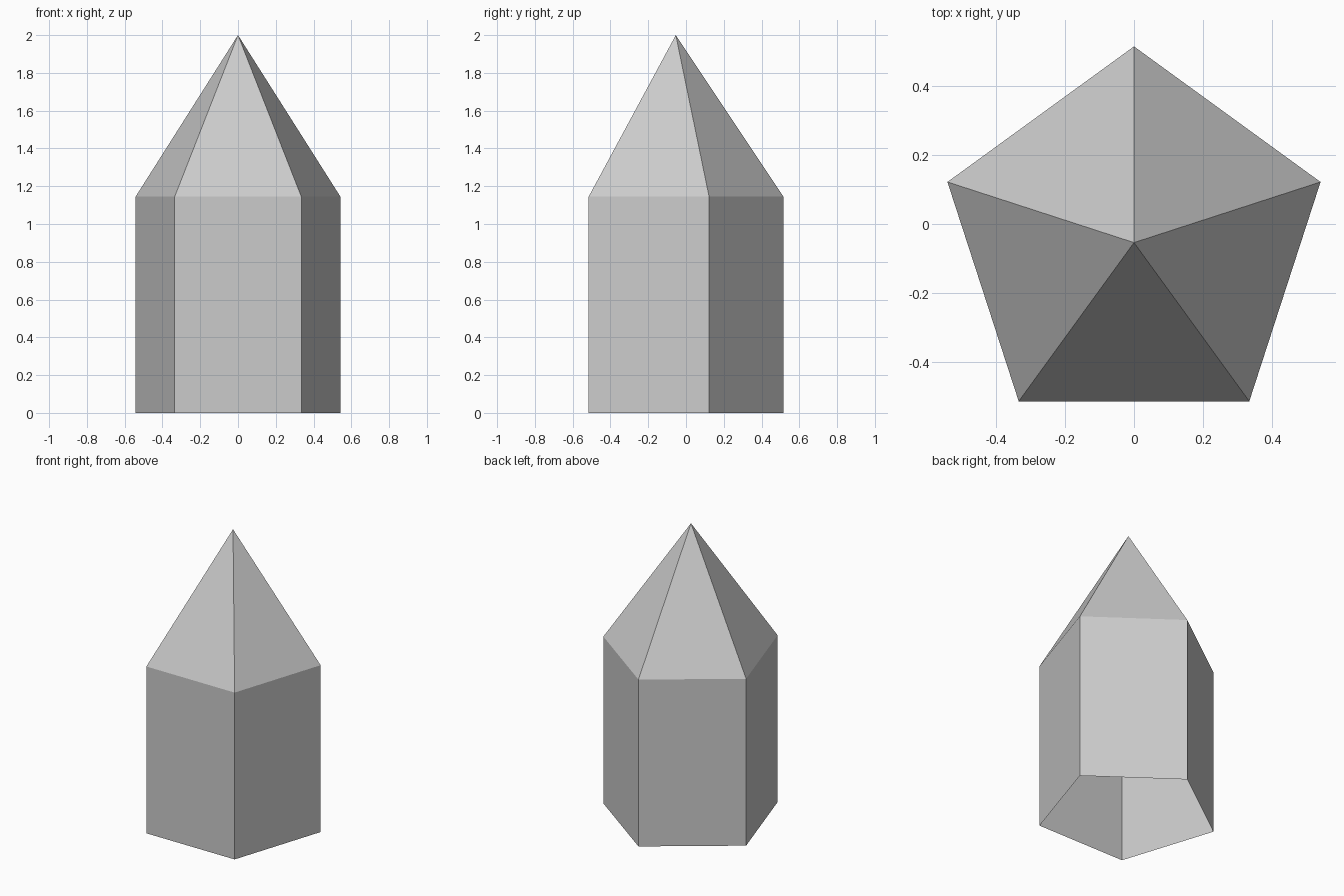
import bpy, bmesh
from math import sin, cos, tau

if "Cube" in bpy.data.objects:
    bpy.data.objects.remove(bpy.data.objects["Cube"])

SIDES = 5
RADIUS = 0.57
CENTRE_Y = -0.054
EAVE_Z = 1.145
TOP_Z = 2.0

bm = bmesh.new()


def ring(z):
    """Pentagon with one corner pointing to the back (+y)."""
    return [bm.verts.new((-RADIUS * sin(tau * i / SIDES),
                          CENTRE_Y + RADIUS * cos(tau * i / SIDES), z))
            for i in range(SIDES)]


# Prism walls (open underneath) and pointed top, joined at the eave
bottom, eave = ring(0), ring(EAVE_Z)
apex = bm.verts.new((0, CENTRE_Y, TOP_Z))
for i in range(SIDES):
    j = (i + 1) % SIDES
    bm.faces.new((bottom[i], bottom[j], eave[j], eave[i]))
    bm.faces.new((eave[i], eave[j], apex))

mesh = bpy.data.meshes.new("pointed_crystal")
bm.to_mesh(mesh)
bm.free()
bpy.context.collection.objects.link(bpy.data.objects.new("pointed_crystal", mesh))
